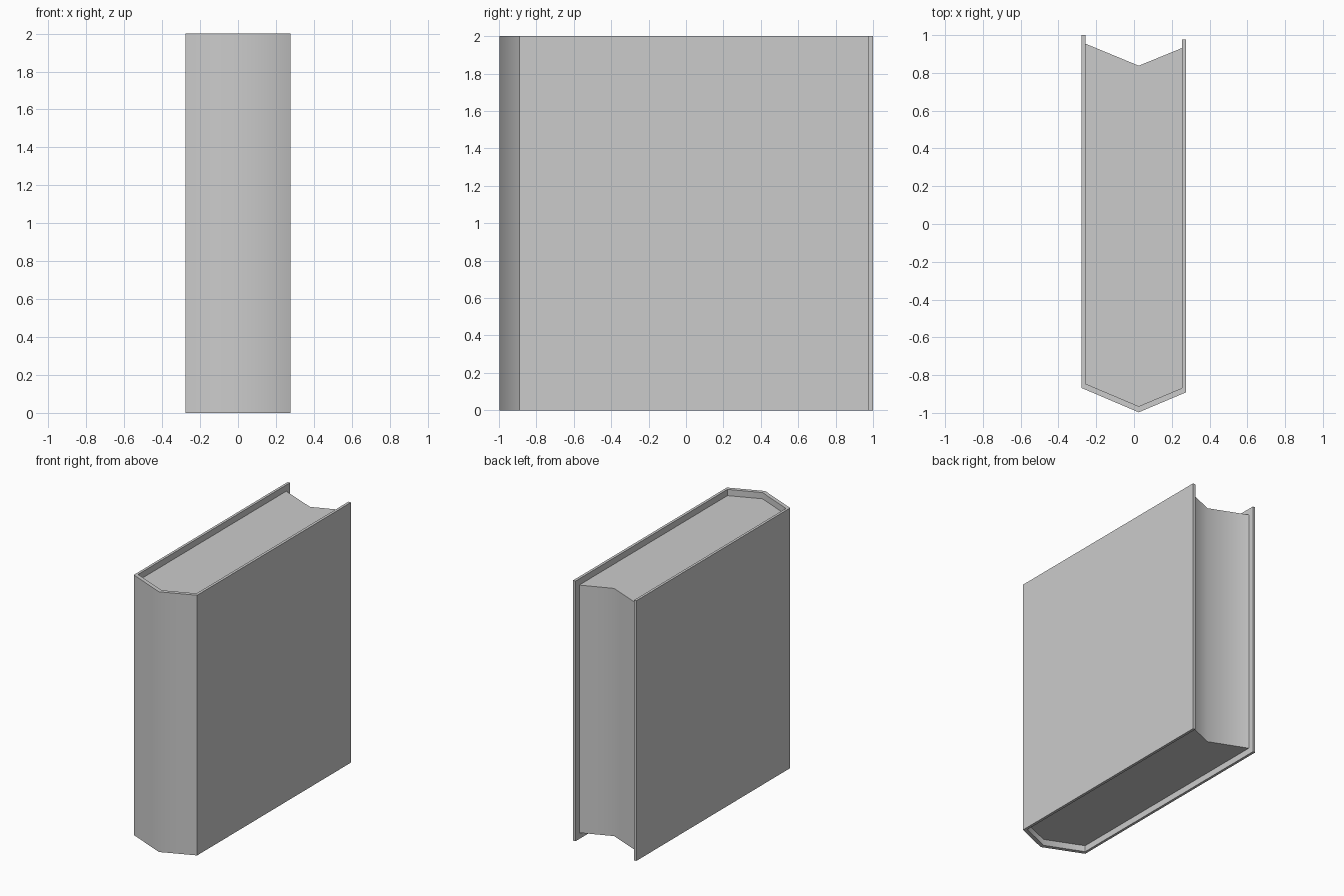
import bpy, bmesh, math

if "Cube" in bpy.data.objects:
    bpy.data.objects.remove(bpy.data.objects["Cube"])


def extrude_profile(name, outline, z0, z1):
    """Extrude a plan outline (x, y) into a solid from z0 to z1."""
    bm = bmesh.new()
    base = bm.faces.new([bm.verts.new((x, y, z0)) for x, y in outline])
    top = bmesh.ops.extrude_face_region(bm, geom=[base], use_keep_orig=True)["geom"]
    bmesh.ops.translate(bm, vec=(0, 0, z1 - z0),
                        verts=[g for g in top if isinstance(g, bmesh.types.BMVert)])
    bmesh.ops.recalc_face_normals(bm, faces=bm.faces)
    mesh = bpy.data.meshes.new(name)
    bm.to_mesh(mesh)
    bm.free()
    obj = bpy.data.objects.new(name, mesh)
    bpy.context.collection.objects.link(obj)
    # The spine and fore-edge creases are soft, all other edges are sharp
    bpy.ops.object.select_all(action='DESELECT')
    bpy.context.view_layer.objects.active = obj
    obj.select_set(True)
    bpy.ops.object.shade_smooth_by_angle(angle=math.radians(52))
    return obj


# Cover: two boards joined by a pointed spine, one constant-thickness wall
outer = [(-0.278, 1.0), (-0.278, -0.868), (0.025, -0.997), (0.276, -0.891), (0.276, 0.978)]
inner = [(-0.258, 1.0), (-0.258, -0.845), (0.025, -0.965), (0.255, -0.868), (0.255, 0.978)]
extrude_profile("cover", outer + inner[::-1], 0.0, 2.0)

# Pages: follow the spine inside, with a hollow fore-edge, recessed top and bottom
pages = [(-0.258, 0.955), *inner[1:4], (0.255, 0.932), (0.025, 0.838)]
extrude_profile("pages", pages, 0.048, 1.952)
